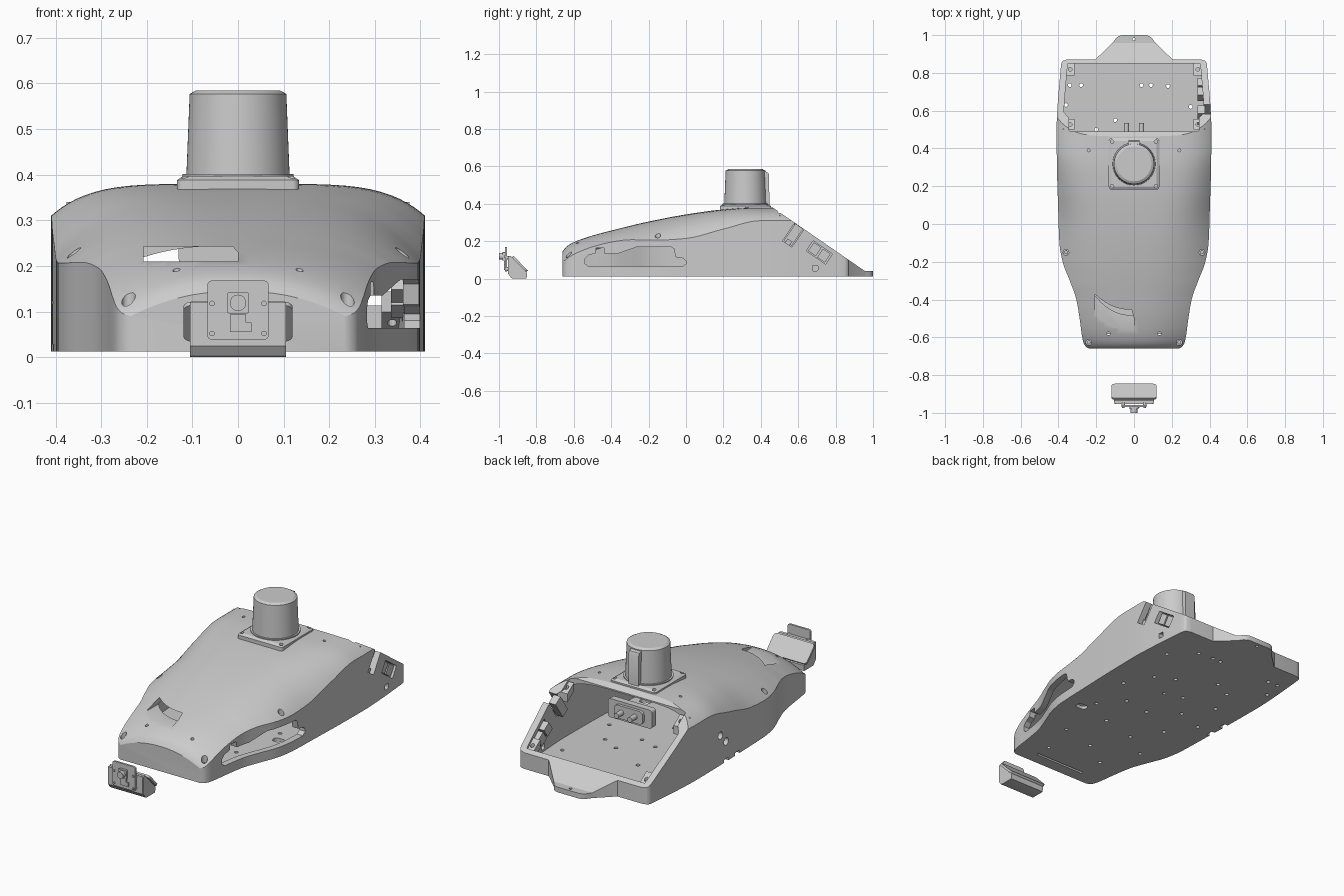
import bpy, bmesh, math
from mathutils import Vector, Matrix

if "Cube" in bpy.data.objects:
    bpy.data.objects.remove(bpy.data.objects["Cube"])


def finish(name, bm):
    bmesh.ops.recalc_face_normals(bm, faces=bm.faces)
    me = bpy.data.meshes.new(name)
    bm.to_mesh(me)
    bm.free()
    ob = bpy.data.objects.new(name, me)
    bpy.context.collection.objects.link(ob)
    return ob


def loft(bm, rings):
    rows = [[bm.verts.new(p) for p in r] for r in rings]
    n = len(rows[0])
    for a, b in zip(rows, rows[1:]):
        for i in range(n):
            j = (i + 1) % n
            bm.faces.new((a[i], a[j], b[j], b[i]))
    bm.faces.new(rows[0])
    bm.faces.new(rows[-1])


def place(p, axis, d):
    return {'x': (d, p[0], p[1]), 'y': (p[0], d, p[1]), 'z': (p[0], p[1], d)}[axis]


def prism(name, shapes, axis, a, b):
    """One object holding every 2D outline, extruded from a to b."""
    bm = bmesh.new()
    for pts in shapes:
        loft(bm, [[place(p, axis, d) for p in pts] for d in (a, b)])
    return finish(name, bm)


def circle(x, y, r, n=20):
    return [(x + r * math.cos(2 * math.pi * i / n), y + r * math.sin(2 * math.pi * i / n)) for i in range(n)]


def rrect(x0, x1, y0, y1, r, n=5):
    pts = []
    for k, (cx, cy) in enumerate([(x1 - r, y1 - r), (x0 + r, y1 - r), (x0 + r, y0 + r), (x1 - r, y0 + r)]):
        for i in range(n + 1):
            a = math.pi / 2 * (k + i / n)
            pts.append((cx + r * math.cos(a), cy + r * math.sin(a)))
    return pts


def tilted(cy, cz, length, width, ang):
    c, s = math.cos(ang), math.sin(ang)
    return [(cy + u * length / 2 * c - v * width / 2 * s, cz + u * length / 2 * s + v * width / 2 * c)
            for u, v in ((1, 1), (-1, 1), (-1, -1), (1, -1))]


def cut(ob, cutter):
    m = ob.modifiers.new("cut", 'BOOLEAN')
    m.operation, m.solver, m.object = 'DIFFERENCE', 'EXACT', cutter
    bpy.context.view_layer.objects.active = ob
    bpy.ops.object.modifier_apply(modifier=m.name)
    bpy.data.objects.remove(cutter)


def curve(table, y):
    """Monotone cubic through the control points."""
    n = len(table)
    if y <= table[0][0]: return table[0][1]
    if y >= table[-1][0]: return table[-1][1]
    d = [(table[i + 1][1] - table[i][1]) / (table[i + 1][0] - table[i][0]) for i in range(n - 1)]
    i = max(k for k in range(n - 1) if table[k][0] <= y)

    def tan(k):
        if k == 0: return d[0]
        if k == n - 1: return d[-1]
        return 2 * d[k - 1] * d[k] / (d[k - 1] + d[k]) if d[k - 1] * d[k] > 0 else 0
    h = table[i + 1][0] - table[i][0]
    t = (y - table[i][0]) / h
    return ((1 + 2 * t) * (1 - t) ** 2 * table[i][1] + t * (1 - t) ** 2 * h * tan(i)
            + t * t * (3 - 2 * t) * table[i + 1][1] + t * t * (t - 1) * h * tan(i + 1))


# Hull control curves along y: half width, crown height, wall height, roundness
WIDTH = [(-.66, .235), (-.65, .255), (-.62, .27), (-.5, .288), (-.4, .305), (-.3, .34), (-.2, .378), (-.1, .395),
         (.1, .402), (.3, .408), (.5, .41), (.6, .406), (.8, .39), (.85, .385), (.865, .375), (.872, .35)]
CROWN = [(-.66, .145), (-.64, .17), (-.6, .195), (-.5, .23), (-.4, .257), (-.2, .305), (0, .343), (.2, .37), (.35, .38), (.9, .376)]
WALL = [(-.66, .09), (-.6, .13), (-.5, .17), (-.4, .195), (-.3, .208), (-.15, .206), (0, .215), (.2, .265), (.4, .31), (.9, .31)]
ROUND = [(-.66, 2.2), (-.2, 3), (.1, 4), (.4, 5.2), (.9, 5.2)]
BASE = .012


def slope(y):
    return .355 - .689 * (y - .5)


def hull_ring(y, side=0, roof=0, base=BASE):
    w, h, zc, p = curve(WIDTH, y) - side, curve(CROWN, y) - roof, curve(WALL, y) - roof * .8, curve(ROUND, y)
    n = 36
    arc = [math.cos(math.pi * k / n) for k in range(n + 1)]
    return [(w, y, base)] + [(w * t, y, zc + (h - zc) * (1 - abs(t) ** p)) for t in arc] + [(-w, y, base)]


# Main shell: lofted dome with its tail sliced off along the slope
ys = [-.66, -.656, -.65, -.64, -.63] + [-.615 + .03 * i for i in range(49)] + [.85, .858, .865, .869, .872]
bm = bmesh.new()
loft(bm, [hull_ring(y) for y in ys])
bmesh.ops.bisect_plane(bm, geom=bm.verts[:] + bm.edges[:] + bm.faces[:], plane_co=(0, .5, .355),
                       plane_no=Vector((0, .689, 1)).normalized(), clear_outer=True)
bmesh.ops.edgeloop_fill(bm, edges=[e for e in bm.edges if e.is_boundary])
shell = finish("main_shell", bm)

# Hollow inside, open through the slope
bm = bmesh.new()
loft(bm, [hull_ring(-.625 + 1.475 * i / 50, .035, .025, .03) for i in range(51)])
cut(shell, finish("cavity", bm))
cut(shell, prism("hatch_cutter", [rrect(-.345, .345, .49, .62, .01)], 'z', .27, .5))

# Side window, front slot and side ports
window = [(-.54, .08), (-.52, .064), (-.02, .064), (0, .08), (0, .095), (-.02, .11), (-.055, .115), (-.065, .16),
          (-.08, .17), (-.26, .17), (-.36, .135), (-.435, .135), (-.44, .165), (-.48, .165), (-.485, .135), (-.52, .125), (-.54, .105)]
cut(shell, prism("window_cutter", [window], 'x', .2, .5))
cut(shell, prism("slot_cutter", [[(-.207, .21), (0, .21), (0, .23), (-.012, .243), (-.207, .243)]], 'y', -.75, -.35))
TILT = -math.atan(.689)
ports = [tilted(.575, .235, .06, .12, TILT), tilted(.713, .14, .125, .065, TILT), rrect(.675, .705, .042, .07, .005)]
cut(shell, prism("port_cutter", ports, 'x', .3, .5))
cut(shell, prism("left_port_cutter", [circle(.29, .17, .02), circle(.24, .12, .02)], 'x', -.5, -.3))
cut(shell, prism("edge_notch_cutter", [[(y, 0), (y + .04, 0), (y + .04, .028), (y, .028)] for y in (.12, .22)], 'x', -.5, -.385))

# Screw bores in the dome
cut(shell, prism("front_bore", [circle(s * .24, -.627, .015) for s in (-1, 1)], 'z', .085, .4))
cut(shell, prism("middle_bore", [circle(s * .36, -.15, .015) for s in (-1, 1)], 'z', .185, .5))
cut(shell, prism("roof_holes", [circle(s * x, y, .008, 12) for s in (-1, 1) for x, y in ((.24, .39), (.135, -.58))], 'z', .12, .5))

# Mounting holes in the floor
spots = [(-.34, .735), (-.28, .735), (.04, .735), (.09, .735), (.18, .73), (-.36, .63), (.3, .62), (-.2, .5), (-.1, .55),
         (.1, .45), (.2, .4), (-.25, .35), (-.05, .33), (.05, .3), (.28, .25), (-.3, .15), (-.15, .2), (.15, .12),
         (0, .1), (-.2, 0), (.25, 0), (.1, -.1), (-.1, -.15), (-.25, -.25), (.2, -.3), (0, -.35), (-.15, -.45), (.15, -.5)]
cut(shell, prism("floor_holes", [circle(x, y, .01, 12) for x, y in spots]
                 + [rrect(-.15, .15, -.595, -.583, .005), rrect(.26, .32, -.09, -.05, .015)], 'z', -.05, .06))

# Rear tongue
bm = bmesh.new()
loft(bm, [[(w, y, BASE), (w, y, max(.04, slope(y))), (-w, y, max(.04, slope(y))), (-w, y, BASE)]
          for y, w in ((.853, .21), (.872, .205), (.885, .19), (.957, .115), (.97, .105), (.985, .095), (.995, .08), (1, .065))])
tongue = finish("rear_tongue", bm)
cut(tongue, prism("tongue_hole", [circle(0, .978, .008, 12)], 'z', -.05, .1))

# Screws and hatch corner bosses
for s in (-1, 1):
    prism("front_screw", [circle(s * .24, -.627, .01, 12)], 'z', .08, .095)
    prism("middle_screw", [circle(s * .36, -.15, .01, 12)], 'z', .18, .198)
    for y0, y1 in ((.785, .853), (.5, .555)):
        boss = prism("hatch_boss", [[(y0, slope(y0) - .015), (y1, slope(y1) - .015), (y1, slope(y1) - .06), (y0, slope(y0) - .06)]],
                     'x', s * .315, s * .376)
        cy = (y0 + y1) / 2
        cut(boss, prism("boss_hole", [circle(s * .338, cy, .01, 12)], 'z', 0, .5))

# Side port inserts
prism("socket_insert", [tilted(.575, .235, .05, .11, TILT)], 'x', .335, .375)
prism("socket_foot", [tilted(.545, .19, .03, .04, TILT)], 'x', .37, .392)
for off in (-.03, .03):
    prism("switch_insert", [tilted(.713 + off * .82, .14 - off * .57, .05, .055, TILT)], 'x', .335, .385)

# Connector block under the tower
prism("connector_block", [rrect(-.13, .13, .2, .3, .015)], 'y', .44, .475)
prism("connector_face", [rrect(-.085, .085, .215, .285, .02)], 'y', .47, .49)
prism("connector_pins", [circle(s * .04, .25, .014) for s in (-1, 1)], 'y', .485, .535)

# Tower: flanged base, tapered drum, cable cover
bm = bmesh.new()
loft(bm, [[(*p, z) for p in rrect(-.134 + i, .134 - i, .182 + i, .454 - i, .015)]
          for z, i in ((.355, 0), (.388, 0), (.397, .014))])
flange = finish("tower_flange", bm)
corners = [circle(s * .116, y, .009, 12) for s in (-1, 1) for y in (.2, .436)]
cut(flange, prism("flange_holes", corners, 'z', .38, .45))
bm = bmesh.new()
loft(bm, [[(*p, z) for p in circle(0, .318, r, 64)]
          for z, r in ((.385, .122), (.402, .122), (.402, .113), (.577, .106), (.585, .092))])
finish("tower_drum", bm)
cover = [(.38, .39), (.446, .39), (.444, .555), (.438, .567), (.425, .572), (.38, .572)]
prism("cable_cover", [cover], 'x', -.03, .03)

# Front sensor: wedge mount, back plate, board, lens
wedge = [(-.95, .025), (-.935, .004), (-.925, 0), (-.852, 0), (-.85, .03), (-.935, .12), (-.95, .12)]
prism("sensor_mount", [wedge], 'x', -.105, .105)
bm = bmesh.new()
loft(bm, [[(*p, z) for p in rrect(-.12, .12, -.055, .055, .018)] for z in (-.006, .006)])
bmesh.ops.transform(bm, verts=bm.verts, matrix=Matrix.Translation((0, -.888, .078)) @ Matrix.Rotation(math.radians(-46), 4, 'X'))
finish("sensor_cover", bm)
prism("sensor_frame", [rrect(-.1, .1, .027, .12, .01)], 'y', -.952, -.935)
board = prism("sensor_board", [rrect(-.067, .067, .038, .168, .01)], 'y', -.968, -.957)
prism("board_spacers", [circle(s * .057, z, .01, 12) for s in (-1, 1) for z in (.052, .112)], 'y', -.958, -.945)
prism("board_screws", [circle(s * .057, z, .006, 12) for s in (-1, 1) for z in (.052, .118)], 'y', -.974, -.966)
prism("lens_housing", [rrect(-.023, .023, .096, .142, .003)], 'y', -.98, -.966)
prism("lens", [circle(0, .119, .018)], 'y', -1, -.978)
prism("board_chip", [[(-.017, .055), (.03, .055), (.03, .076), (.018, .076), (.018, .094), (-.017, .094)]], 'y', -.974, -.966)

# Smooth curved surfaces, keep hard edges
bpy.ops.object.select_all(action='SELECT')
bpy.context.view_layer.objects.active = shell
bpy.ops.object.shade_smooth_by_angle(angle=math.radians(28))
